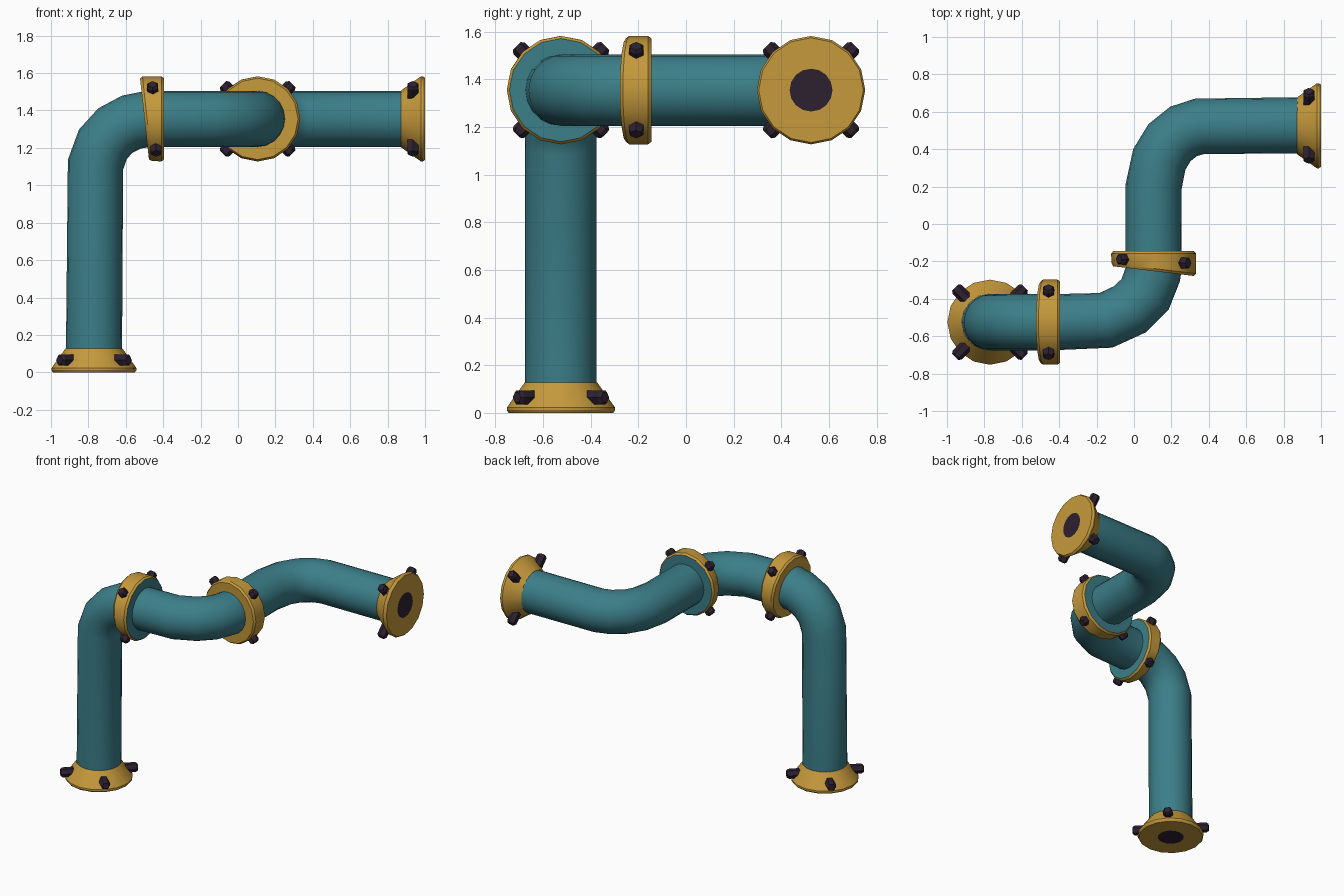
import bpy
import bmesh
from math import cos, sin, pi
from mathutils import Vector

cube = bpy.data.objects.get("Cube")
if cube:
    bpy.data.objects.remove(cube, do_unlink=True)


def material(name, rgb):
    m = bpy.data.materials.new(name)
    m.use_nodes = True
    m.diffuse_color = (*rgb, 1)
    m.node_tree.nodes["Principled BSDF"].inputs["Base Color"].default_value = (*rgb, 1)
    return m


TEAL = material("teal_paint", (0.045, 0.21, 0.25))
GOLD = material("gold_metal", (0.56, 0.32, 0.045))
DARK = material("dark_iron", (0.026, 0.015, 0.03))
X, Y, Z = Vector((1, 0, 0)), Vector((0, 1, 0)), Vector((0, 0, 1))
R = 0.15        # pipe radius
FR = 0.2275     # flange radius


def loft(name, rings, ref, mats, sides=16, start=0, end=0):
    """Skin circles given as (centre, normal, radius); start/end are cap materials."""
    bm = bmesh.new()
    loops = []
    for c, n, r in rings:
        n = Vector(n).normalized()
        u = ref.cross(n).normalized()
        v = n.cross(u)
        loops.append([bm.verts.new(Vector(c) + r * (cos(a) * u + sin(a) * v))
                      for a in (2 * pi * i / sides for i in range(sides))])
    for a, b in zip(loops, loops[1:]):
        for i in range(sides):
            j = (i + 1) % sides
            bm.faces.new((a[i], a[j], b[j], b[i]))
    bm.faces.new(loops[0][::-1]).material_index = start
    bm.faces.new(loops[-1]).material_index = end
    me = bpy.data.meshes.new(name)
    bm.to_mesh(me)
    bm.free()
    for m in mats:
        me.materials.append(m)
    ob = bpy.data.objects.new(name, me)
    bpy.context.collection.objects.link(ob)
    bpy.ops.object.select_all(action='DESELECT')
    ob.select_set(True)
    bpy.context.view_layer.objects.active = ob
    bpy.ops.object.shade_smooth_by_angle()
    return ob


def pipe(name, points, ref, first, last):
    """Round pipe through points, with given end directions."""
    p = [Vector(q) for q in points]
    rings = []
    for i, c in enumerate(p):
        if i == 0:
            n = Vector(first)
        elif i == len(p) - 1:
            n = Vector(last)
        else:
            n = (p[i] - p[i - 1]).normalized() + (p[i + 1] - p[i]).normalized()
        rings.append((c, n, R))
    loft(name, rings, ref, [TEAL], 20)


def bolts(name, centre, normal, ref, inner):
    """Four hexagonal bolts around a flange."""
    n = Vector(normal).normalized()
    u = ref.cross(n).normalized()
    v = n.cross(u)
    for k in range(4):
        a = pi / 4 + k * pi / 2
        d = cos(a) * u + sin(a) * v
        c = Vector(centre)
        rings = [(c + d * inner, d, 0.034), (c + d * 0.248, d, 0.034),
                 (c + d * 0.262, d, 0.024)]
        loft(f"{name}_bolt_{k + 1}", rings, n, [DARK], 6)


def end_flange(name, centre, d, ref):
    """Flared foot whose outer face, with a dark bore, lies at centre."""
    c = Vector(centre)
    rings = [(c - d * 0.128, d, R + 0.002), (c - d * 0.022, d, FR),
             (c - d * 0.012, d, FR), (c, d, FR - 0.008), (c, d, 0.09)]
    loft(name, rings, ref, [GOLD, DARK], end=1)
    bolts(name, c - d * 0.065, d, ref, 0.17)


def joint_flange(name, back, tilt, front, d, ref):
    """Collar between two pipes: tilted gold back face, straight teal front face."""
    b, f = Vector(back), Vector(front)
    t = Vector(tilt).normalized()
    rings = [(b, t, FR - 0.01), (b + t * 0.014, t, FR),
             (f - d * 0.014, d, FR), (f, d, FR - 0.011)]
    loft(name, rings, ref, [GOLD, TEAL], end=1)
    bolts(name, (b + f) / 2, t + d, ref, 0.19)


# Pipe axis: height of the upper run, and its corner coordinates
H = 1.355
PX, PY = -0.77, -0.525
TILT_A = (1, 0, 0.11)
TILT_B = (0.12, 1, 0)

pipe("riser_pipe",
     [(PX, PY, 0.1), (-0.762, PY, 1.11), (-0.722, PY, 1.22), (-0.655, PY, 1.293),
      (-0.57, PY, 1.338), (-0.48, PY, H)], Y, Z, TILT_A)
pipe("middle_pipe",
     [(-0.43, PY, H), (-0.15, -0.515, H), (-0.02, -0.455, H), (0.06, -0.375, H),
      (0.1, -0.27, H), (0.105, -0.23, H)], Z, X, TILT_B)
pipe("outlet_pipe",
     [(0.105, -0.18, H), (0.105, 0.2, H), (0.135, 0.345, H), (0.19, 0.435, H),
      (0.265, 0.495, H), (0.35, 0.522, H), (0.9, 0.528, H)], Z, Y, X)

end_flange("base_flange", (PX, PY, 0), -Z, Y)
end_flange("outlet_flange", (1, 0.525, H), X, Z)
joint_flange("first_joint_flange", (-0.5, PY, H), TILT_A, (-0.395, PY, H), X, Y)
joint_flange("second_joint_flange", (0.105, -0.252, H), TILT_B, (0.105, -0.145, H), Y, Z)
